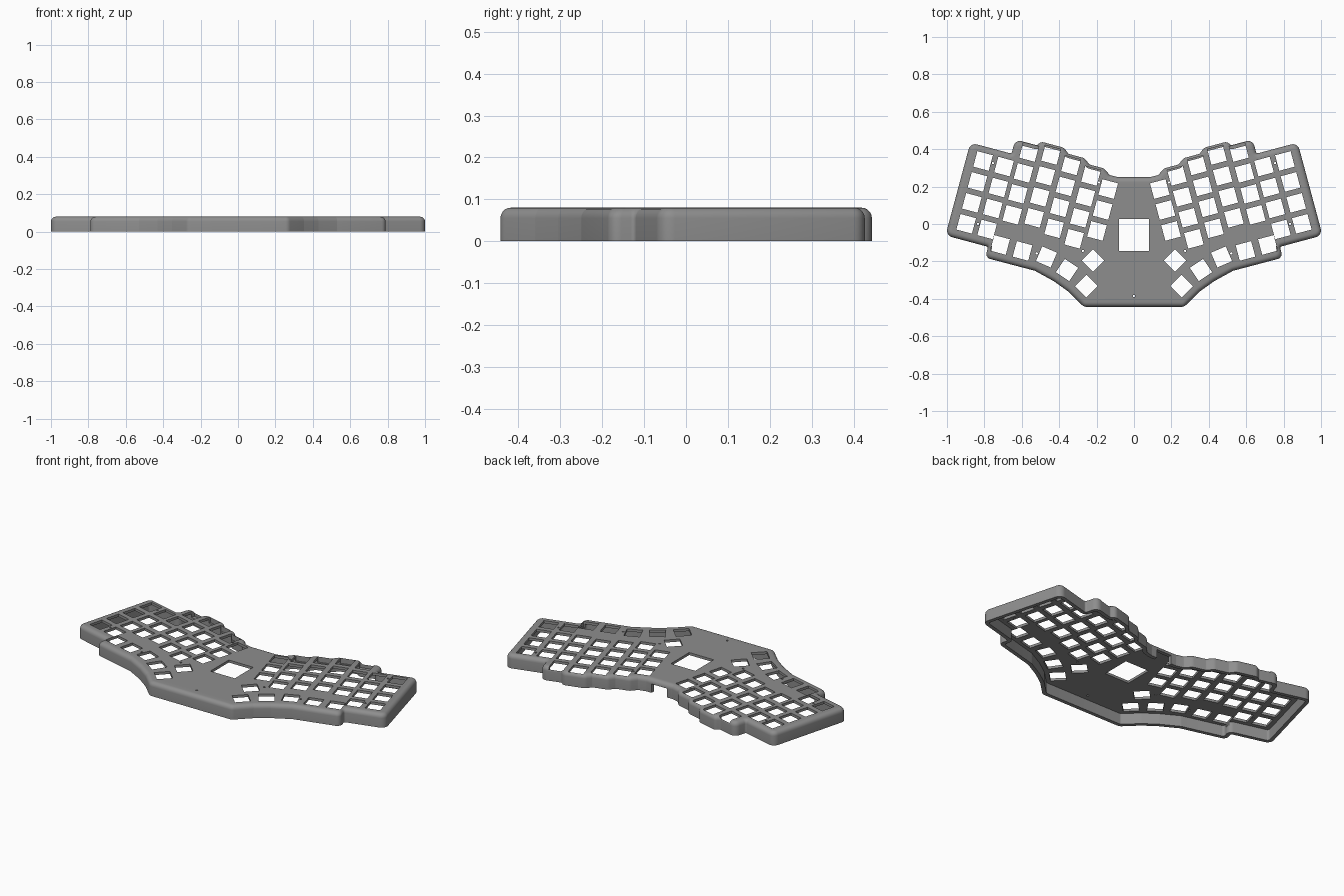
import bpy, bmesh, math
from mathutils import Vector, Matrix

if "Cube" in bpy.data.objects:
    bpy.data.objects.remove(bpy.data.objects["Cube"])

H, R, WALL, PLATE = 0.08, 0.025, 0.022, 0.015   # height, top rounding, wall, plate
PITCH, HOLE = 0.116, 0.086                      # key spacing and opening
TILT = math.radians(15)

grey = bpy.data.materials.new("mid_grey")
grey.diffuse_color = (0.27, 0.27, 0.27, 1)
grey.use_nodes = True
grey.node_tree.nodes["Principled BSDF"].inputs["Base Color"].default_value = grey.diffuse_color

# Right half of the case outline, front centre to back centre
half = [(0.268, -0.443), (0.353, -0.36), (0.43, -0.305), (0.53, -0.25),
        (0.795, -0.18), (0.78, -0.122), (1.008, -0.061), (0.875, 0.435),
        (0.655, 0.376), (0.635, 0.452), (0.52, 0.421), (0.495, 0.44),
        (0.375, 0.408), (0.35, 0.375), (0.265, 0.352), (0.238, 0.318),
        (0.16, 0.297), (0.13, 0.262), (0.085, 0.25)]
outline = [Vector(p) for p in half] + [Vector((-x, y)) for x, y in reversed(half)]


def ring(d, seg=5):
    """Outline moved inward by d, with filleted corners."""
    n = len(outline)
    pts, turns = [], []
    for i, p in enumerate(outline):
        a = (p - outline[i - 1]).normalized()
        b = (outline[(i + 1) % n] - p).normalized()
        na, nb = Vector((-a.y, a.x)), Vector((-b.y, b.x))
        pts.append(p + (na + nb) * (d / (1 + na.dot(nb))))
        turns.append(math.atan2(a.x * b.y - a.y * b.x, a.dot(b)))
    out = []
    for i, p in enumerate(pts):
        u, v = pts[i - 1] - p, pts[(i + 1) % n] - p
        r = max(0.036 - d, 0.004) if turns[i] > 0 else 0.01 + d
        t = min(r * math.tan(abs(turns[i]) / 2), 0.45 * min(u.length, v.length))
        r = t / math.tan(abs(turns[i]) / 2)
        s, e = p + u.normalized() * t, p + v.normalized() * t
        inward = Vector((u.y, -u.x)).normalized() * (1 if turns[i] > 0 else -1)
        c = s + inward * r
        if (c - e).length > r * 1.01:
            c = s - inward * r
        for k in range(seg + 1):
            out.append(c + Matrix.Rotation(turns[i] * k / seg, 2) @ (s - c))
    return out


# Case: hollow shell, open at the bottom, rounded top edge
bm = bmesh.new()
levels = [(WALL, H - PLATE), (WALL, 0), (0, 0)]
for k in range(6):
    a = math.pi / 2 * k / 5
    levels.append((R * (1 - math.cos(a)), H - R + R * math.sin(a)))
loops = [[bm.verts.new((p.x, p.y, z)) for p in ring(d)] for d, z in levels]
for lo, hi in zip(loops, loops[1:]):
    for i in range(len(lo)):
        j = (i + 1) % len(lo)
        bm.faces.new((lo[i], lo[j], hi[j], hi[i]))
bm.faces.new(loops[-1])
bm.faces.new(loops[0][::-1])
bmesh.ops.recalc_face_normals(bm, faces=bm.faces)
mesh = bpy.data.meshes.new("case")
bm.to_mesh(mesh)
bm.free()
case = bpy.data.objects.new("keyboard_case", mesh)
bpy.context.collection.objects.link(case)
mesh.materials.append(grey)

# Cutter holding every opening
cut = bmesh.new()


def box(x, y, w, h, z0, z1, rot=0):
    m = (Matrix.Translation((x, y, (z0 + z1) / 2)) @ Matrix.Rotation(rot, 4, 'Z')
         @ Matrix.Diagonal((w, h, z1 - z0, 1)))
    bmesh.ops.create_cube(cut, size=1, matrix=m)


def screw_hole(x, y):
    bmesh.ops.create_cone(cut, cap_ends=True, segments=12, radius1=0.006, radius2=0.006,
                          depth=0.06, matrix=Matrix.Translation((x, y, H)))


def key(x, y, rot):
    for s in (1, -1):
        box(s * x, y, HOLE, HOLE, 0.045, 0.12, s * rot)


# Finger columns: top key position and number of keys
columns = [(0.807, 0.337, 4), (0.695, 0.307, 4), (0.561, 0.385, 4), (0.444, 0.369, 4),
           (0.337, 0.313, 4), (0.23, 0.257, 4), (0.138, 0.187, 3)]
for x, y, count in columns:
    for k in range(count):
        key(x + k * PITCH * math.sin(TILT), y - k * PITCH * math.cos(TILT), TILT)

# Bottom row and thumb keys
for x, y, deg in [(0.716, -0.112, 15), (0.596, -0.144, 15), (0.468, -0.176, 23),
                  (0.358, -0.246, 34), (0.255, -0.332, 45), (0.219, -0.195, 45)]:
    key(x, y, math.radians(deg))

# Small screw holes
screw_hole(0, -0.385)
for x, y in [(0.754, 0.326), (0.187, 0.222), (0.834, 0.0), (0.52, -0.157), (0.273, -0.144)]:
    screw_hole(x, y)
    screw_hole(-x, y)

# Display window and rear cable notch
box(0, -0.058, 0.16, 0.172, 0.045, 0.12)
box(0, 0.25, 0.10, 0.12, -0.02, 0.052)

cm = bpy.data.meshes.new("opening_cutter")
cut.to_mesh(cm)
cut.free()
cutter = bpy.data.objects.new("opening_cutter", cm)
bpy.context.collection.objects.link(cutter)
cutter.hide_render = True

mod = case.modifiers.new("openings", 'BOOLEAN')
mod.operation = 'DIFFERENCE'
mod.solver = 'EXACT'
mod.use_self = True
mod.object = cutter
bpy.context.view_layer.objects.active = case
case.select_set(True)
bpy.ops.object.modifier_apply(modifier=mod.name)
bpy.data.objects.remove(cutter)
bpy.ops.object.shade_smooth_by_angle(angle=math.radians(35))
